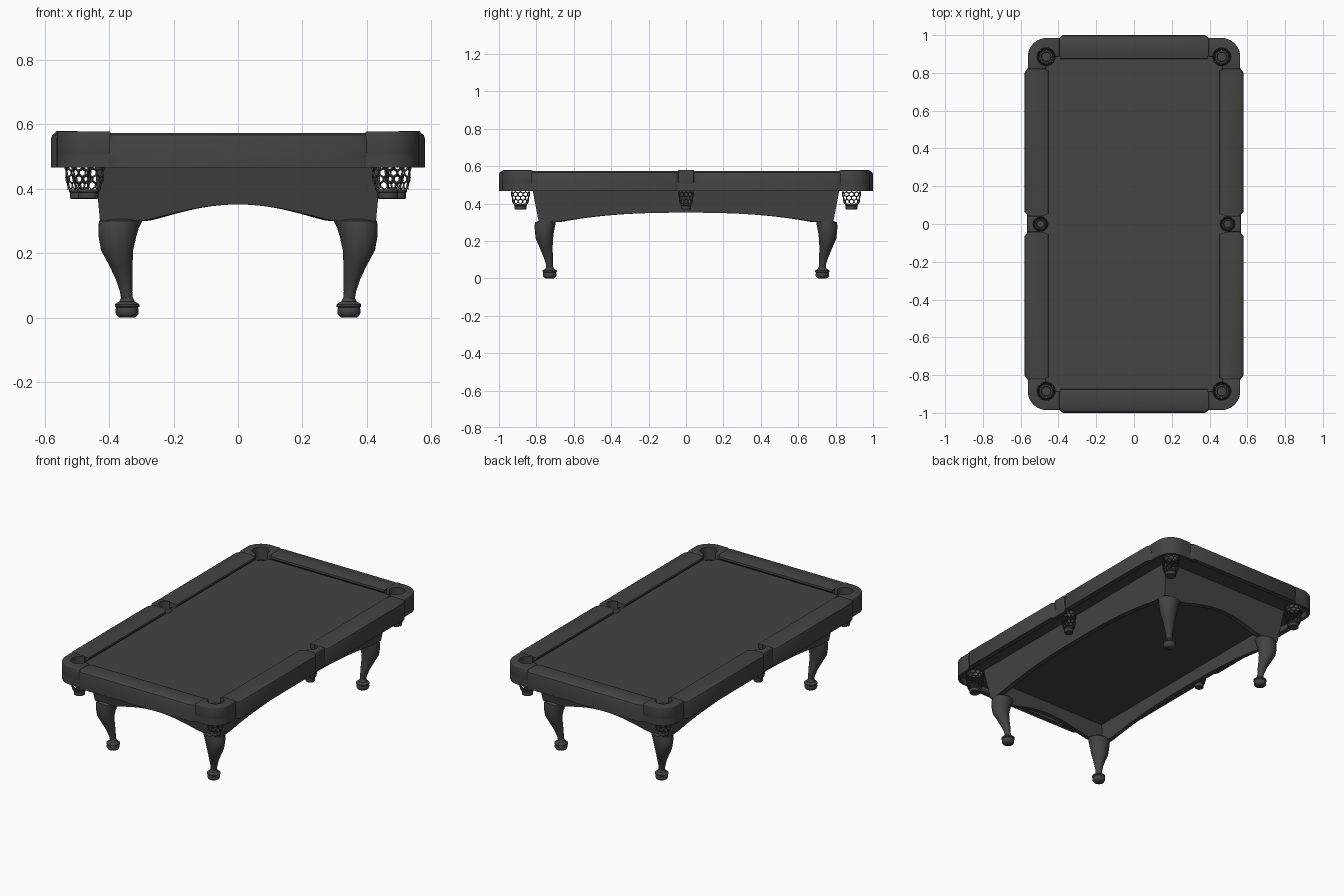
import bpy, bmesh, math

if "Cube" in bpy.data.objects:
    bpy.data.objects.remove(bpy.data.objects["Cube"])

# one dark colour over the whole table
charcoal = bpy.data.materials.new("charcoal")
charcoal.diffuse_color = (0.056, 0.056, 0.056, 1)
charcoal.use_nodes = True
charcoal.node_tree.nodes["Principled BSDF"].inputs["Base Color"].default_value = charcoal.diffuse_color


def finish(name, bm):
    bmesh.ops.recalc_face_normals(bm, faces=bm.faces)
    me = bpy.data.meshes.new(name)
    bm.to_mesh(me)
    bm.free()
    ob = bpy.data.objects.new(name, me)
    me.materials.append(charcoal)
    bpy.context.collection.objects.link(ob)
    return ob


def loft(name, sections):
    """Closed solid through a list of equal-length loops."""
    bm = bmesh.new()
    rows = [[bm.verts.new(p) for p in s] for s in sections]
    n = len(rows[0])
    for a, b in zip(rows, rows[1:]):
        for i in range(n):
            j = (i + 1) % n
            bm.faces.new((a[i], a[j], b[j], b[i]))
    bm.faces.new(rows[0])
    bm.faces.new(rows[-1])
    return finish(name, bm)


def ring(cx, cy, z, rx, ry=None, n=32):
    ry = ry or rx
    return [(cx + rx * math.cos(2 * math.pi * i / n),
             cy + ry * math.sin(2 * math.pi * i / n), z) for i in range(n)]


def prism(name, pts, z0, z1):
    return loft(name, [[(x, y, z) for x, y in pts] for z in (z0, z1)])


def rect(x0, x1, y0, y1):
    return [(x0, y0), (x1, y0), (x1, y1), (x0, y1)]


def bake(ob):
    dg = bpy.context.evaluated_depsgraph_get()
    me = bpy.data.meshes.new_from_object(ob.evaluated_get(dg))
    ob.modifiers.clear()
    ob.data = me


def bevel(ob, w):
    m = ob.modifiers.new("bevel", 'BEVEL')
    m.width, m.segments, m.limit_method, m.angle_limit = w, 3, 'ANGLE', math.radians(40)
    bake(ob)


def drill(ob, holes):
    """Cut round pocket holes (x, y, radius)."""
    for x, y, r in holes:
        cut = loft("cutter", [ring(x, y, 0.42, r), ring(x, y, 0.65, r)])
        m = ob.modifiers.new("hole", 'BOOLEAN')
        m.operation, m.object, m.solver = 'DIFFERENCE', cut, 'EXACT'
        bake(ob)
        bpy.data.objects.remove(cut)


CORNERS = [(sx, sy) for sx in (-1, 1) for sy in (-1, 1)]
corner_pockets = [(sx * 0.465, sy * 0.885, 0.048) for sx, sy in CORNERS]
side_pockets = [(s * 0.495, 0, 0.039) for s in (-1, 1)]
pockets = corner_pockets + side_pockets
BOT, CEIL = 0.466, 0.50     # rail lower edge and recessed underside

# playing surface slab and the panel inside the skirt
bed = prism("playing_surface", rect(-0.5, 0.5, -0.92, 0.92), CEIL, 0.54)
drill(bed, pockets)
prism("under_panel", rect(-0.42, 0.42, -0.79, 0.79), 0.436, CEIL + 0.005)


# rails with cushion noses; each section is (inset from outer edge, height)
def rail(name, a, b, place):
    secs = []
    for v, o, s in ((a, 0.017, 1), (a + 0.025, 0, 1), (b - 0.025, 0, -1), (b, 0.017, -1)):
        prof = [(o, BOT), (o, 0.555), (o + 0.004, 0.567), (o + 0.014, 0.573),
                (0.093, 0.573), (0.125, 0.566), (0.127, 0.556), (0.112, 0.54),
                (0.1, CEIL), (0.03, CEIL), (0.03, BOT)]
        secs.append([place(v + s * 0.4 * max(0, d - 0.095), d, z) for d, z in prof])
    return loft(name, secs)


for sx, sy in CORNERS:
    rail("side_rail", 0.042, 0.825, lambda v, d, z: (sx * (0.58 - d), sy * v, z))
for sy in (-1, 1):
    rail("end_rail", -0.40, 0.40, lambda v, d, z: (v, sy * (1 - d), z))


# rounded corner castings with a hanging outer lip
def corner_edge(inset):
    arc = [math.pi / 2 * (1 - i / 12) for i in range(13)]
    r = 0.1 - inset
    return ([(0.395, 0.985 - inset)]
            + [(0.462 + r * math.cos(t), 0.885 + r * math.sin(t)) for t in arc]
            + [(0.562 - inset, 0.82)])


for sx, sy in CORNERS:
    def flip(pts):
        return [(sx * x, sy * y) for x, y in pts]
    top = corner_edge(0) + [(0.465, 0.82), (0.465, 0.885), (0.395, 0.885)]
    cap = prism("corner_casting", flip(top), CEIL, 0.578)
    bevel(cap, 0.006)
    drill(cap, [(sx * 0.465, sy * 0.885, 0.048)])
    prism("corner_lip", flip(corner_edge(0) + corner_edge(0.016)[::-1]), BOT, CEIL + 0.01)

# side pocket castings
for s in (-1, 1):
    x0, x1 = sorted((s * 0.495, s * 0.566))
    cast = prism("side_casting", rect(x0, x1, -0.042, 0.042), CEIL, 0.579)
    bevel(cast, 0.005)
    drill(cast, [(s * 0.495, 0, 0.039)])
    x0, x1 = sorted((s * 0.545, s * 0.566))
    prism("side_lip", rect(x0, x1, -0.045, 0.045), BOT, CEIL + 0.01)


# pocket nets: open honeycomb and a solid cup
def net(x, y, r):
    n, rows = 20, 6
    bm = bmesh.new()
    grid = []
    for k in range(rows):
        row = []
        for j in range(n):
            z = 0.498 - 0.0195 * k + 0.004 * (-1) ** (j + k)
            f = min(1, max(0, (0.47 - z) / 0.08))
            rr, t = r * (1 - 0.3 * f ** 2.2), 2 * math.pi * j / n
            row.append(bm.verts.new((x + rr * math.cos(t), y + rr * math.sin(t), z)))
        grid.append(row)
    for k in range(rows - 1):
        for j in range((k + 1) % 2, n, 2):
            c = [(j + i) % n for i in range(3)]
            bm.faces.new([grid[k][i] for i in c] + [grid[k + 1][i] for i in c[::-1]])
    ob = finish("pocket_net", bm)
    m = ob.modifiers.new("cords", 'WIREFRAME')
    m.thickness, m.use_even_offset = 0.0075, False
    bake(ob)
    c = r * 0.66
    loft("pocket_cup", [ring(x, y, z, q, n=24) for z, q in
                        ((0.368, c * 0.9), (0.371, c), (0.388, c), (0.39, c * 1.1),
                         (0.397, c * 1.1), (0.398, c * 0.8), (0.38, c * 0.75))])


for p in pockets:
    net(*p)


# tapered skirt with arched lower edges
def skirt_half(z):
    f = (z - 0.30) / 0.17
    return 0.428 + 0.016 * f, 0.787 + 0.033 * f


def skirt(name, axis, sign, span, p, q):
    secs = []
    for i in range(49):
        u = -1 + i / 24
        t = min(1, abs(u) * skirt_half(0.3)[axis] / span)
        zb = 0.30 + 0.051 * (1 - t ** p) ** q
        sec = []
        for z, inset in ((CEIL + 0.005, 0), (zb, 0), (zb, 0.028), (CEIL + 0.005, 0.028)):
            h = [v - inset for v in skirt_half(z)]
            along, out = u * h[axis], sign * h[1 - axis]
            sec.append((along, out, z) if axis == 0 else (out, along, z))
        secs.append(sec)
    loft(name, secs)


for s in (-1, 1):
    skirt("end_skirt", 0, s, 0.30, 2, 1.3)
    skirt("side_skirt", 1, s, 0.70, 2.5, 1.0)

# cabriole legs: height, centre x, centre y, radius x, radius y
LEG = [(0.31, 0.362, 0.742, 0.045, 0.035), (0.30, 0.364, 0.752, 0.067, 0.055),
       (0.28, 0.37, 0.755, 0.063, 0.055), (0.25, 0.374, 0.757, 0.058, 0.051),
       (0.21, 0.375, 0.757, 0.050, 0.046), (0.165, 0.364, 0.748, 0.037, 0.035),
       (0.12, 0.353, 0.738, 0.026, 0.026), (0.08, 0.347, 0.731, 0.019, 0.019),
       (0.055, 0.344, 0.729, 0.018, 0.018)]
FOOT = [(0.062, 0.018), (0.05, 0.024), (0.046, 0.032), (0.041, 0.038), (0.034, 0.038),
        (0.031, 0.034), (0.024, 0.036), (0.014, 0.036), (0.005, 0.031), (0, 0.022)]
for sx, sy in CORNERS:
    loft("leg", [ring(sx * cx, sy * cy, z, rx, ry) for z, cx, cy, rx, ry in LEG])
    loft("foot", [ring(sx * 0.344, sy * 0.729, z, r) for z, r in FOOT])

# smooth shading with sharp edges kept
for ob in bpy.context.scene.objects:
    ob.select_set(True)
    bpy.context.view_layer.objects.active = ob
bpy.ops.object.shade_smooth_by_angle(angle=math.radians(35))
